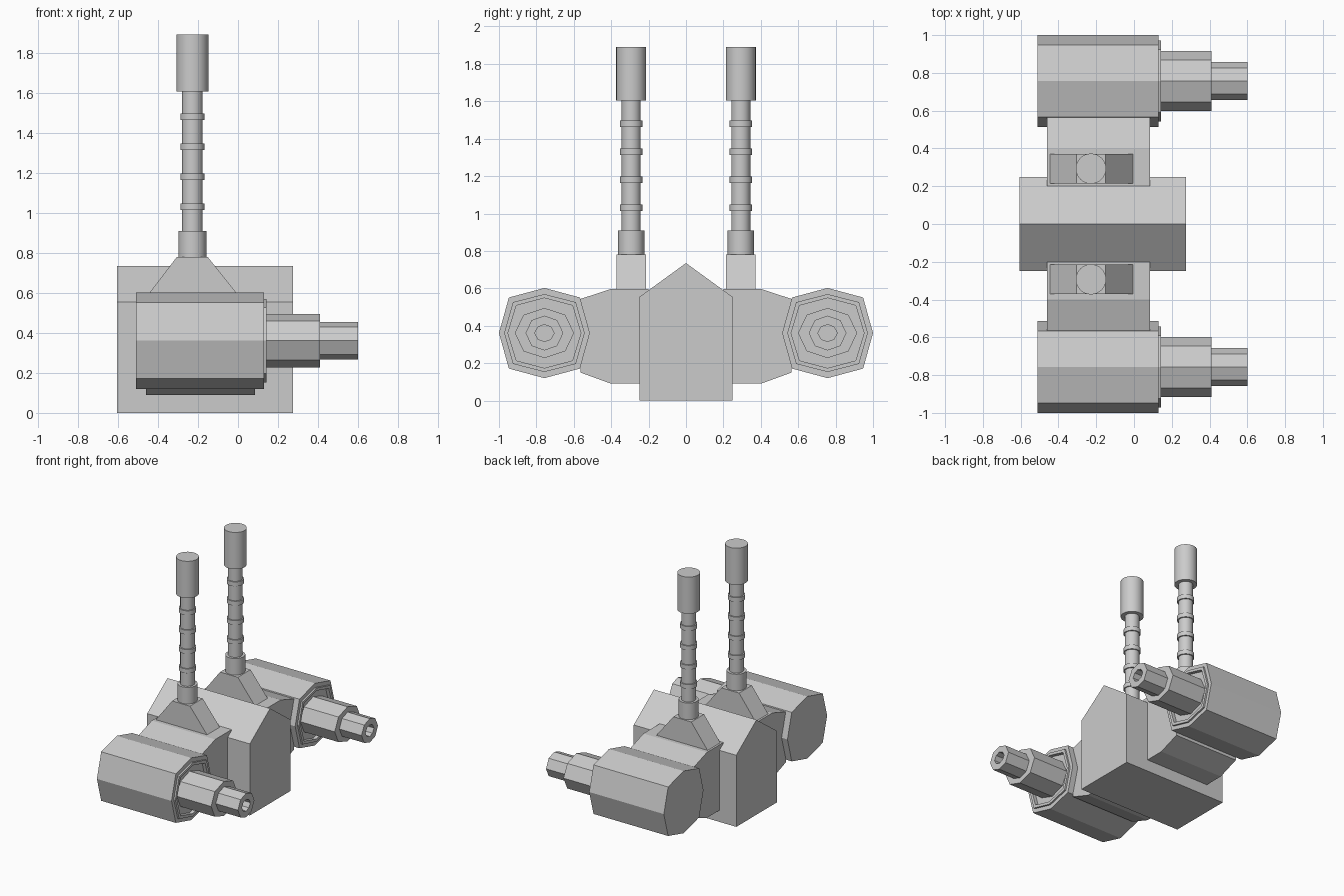
import bpy, bmesh, math
from mathutils import Vector

if "Cube" in bpy.data.objects:
    bpy.data.objects.remove(bpy.data.objects["Cube"])


def loft(name, rings, smooth=False):
    """Skin a list of equal-length point rings and cap both ends."""
    bm = bmesh.new()
    loops = [[bm.verts.new(p) for p in ring] for ring in rings]
    n = len(loops[0])
    for a, b in zip(loops, loops[1:]):
        for i in range(n):
            j = (i + 1) % n
            bm.faces.new((a[i], a[j], b[j], b[i]))
    bm.faces.new(loops[0][::-1])
    bm.faces.new(loops[-1])
    bmesh.ops.recalc_face_normals(bm, faces=bm.faces)
    mesh = bpy.data.meshes.new(name)
    bm.to_mesh(mesh)
    bm.free()
    ob = bpy.data.objects.new(name, mesh)
    bpy.context.collection.objects.link(ob)
    if smooth:
        bpy.ops.object.select_all(action='DESELECT')
        bpy.context.view_layer.objects.active = ob
        ob.select_set(True)
        bpy.ops.object.shade_smooth_by_angle(angle=math.radians(35))
    return ob


def prism(name, profile, x0, x1):
    """Extrude a (y, z) profile along x."""
    return loft(name, [[(x, y, z) for y, z in profile] for x in (x0, x1)])


def octagon(x, yc, zc, ay, az, dy, dz):
    pts = [(ay, 0), (dy, dz), (0, az), (-dy, dz),
           (-ay, 0), (-dy, -dz), (0, -az), (dy, -dz)]
    return [(x, yc + y, zc + z) for y, z in pts]


def circle(xc, yc, z, r, n=32):
    return [(xc + r * math.cos(2 * math.pi * i / n),
             yc + r * math.sin(2 * math.pi * i / n), z) for i in range(n)]


def rect(xa, xb, ya, yb, z):
    return [(xa, ya, z), (xb, ya, z), (xb, yb, z), (xa, yb, z)]


# Central gabled body
prism("central_body", [(-.248, 0), (.248, 0), (.248, .555), (0, .735), (-.248, .555)],
      -.605, .275)

# Octagon sections of the pods: half widths on the axes and diagonals
OUTER = (.243, .241, .190, .190)
LIP = (.215, .208, .168, .165)
INNER = (.195, .187, .150, .147)
BARREL = (.158, .134, .112, .097)
MUZZLE = (.101, .093, .068, .069)
BORE = (.052, .045, .034, .033)
POD = [(-.51, OUTER), (.13, OUTER), (.13, LIP), (.143, LIP), (.143, INNER),
       (.115, INNER), (.115, BARREL), (.41, BARREL), (.41, MUZZLE),
       (.6, MUZZLE), (.6, BORE), (.48, BORE)]

ARM = [(.2, .597), (.4, .597), (.565, .543), (.565, .15), (.4, .09), (.2, .09)]

# Stack outline: collar, ribbed stem, top cap
STACK = [(.775, .07), (.908, .07), (.908, .051)]
for zc in (1.03, 1.18, 1.33, 1.48):
    STACK += [(zc - .017, .051), (zc - .017, .06), (zc + .017, .06), (zc + .017, .051)]
STACK += [(1.605, .051), (1.605, .08), (1.89, .08)]

for s, side in ((1, "left"), (-1, "right")):
    # Side pod with stepped barrel and bore
    loft("pod_" + side, [octagon(x, s * .757, .361, *sec) for x, sec in POD])
    # Arm joining body and pod
    prism("arm_" + side, [(s * y, z) for y, z in ARM], -.46, .085)
    # Tapered stack foot
    ya, yb = s * .215, s * .371
    loft("stack_foot_" + side, [rect(-.45, 0, ya, yb, .59),
                                rect(-.305, -.152, ya, yb, .78)])
    # Ribbed stack
    loft("stack_" + side, [circle(-.228, s * .293, z, r) for z, r in STACK], smooth=True)
